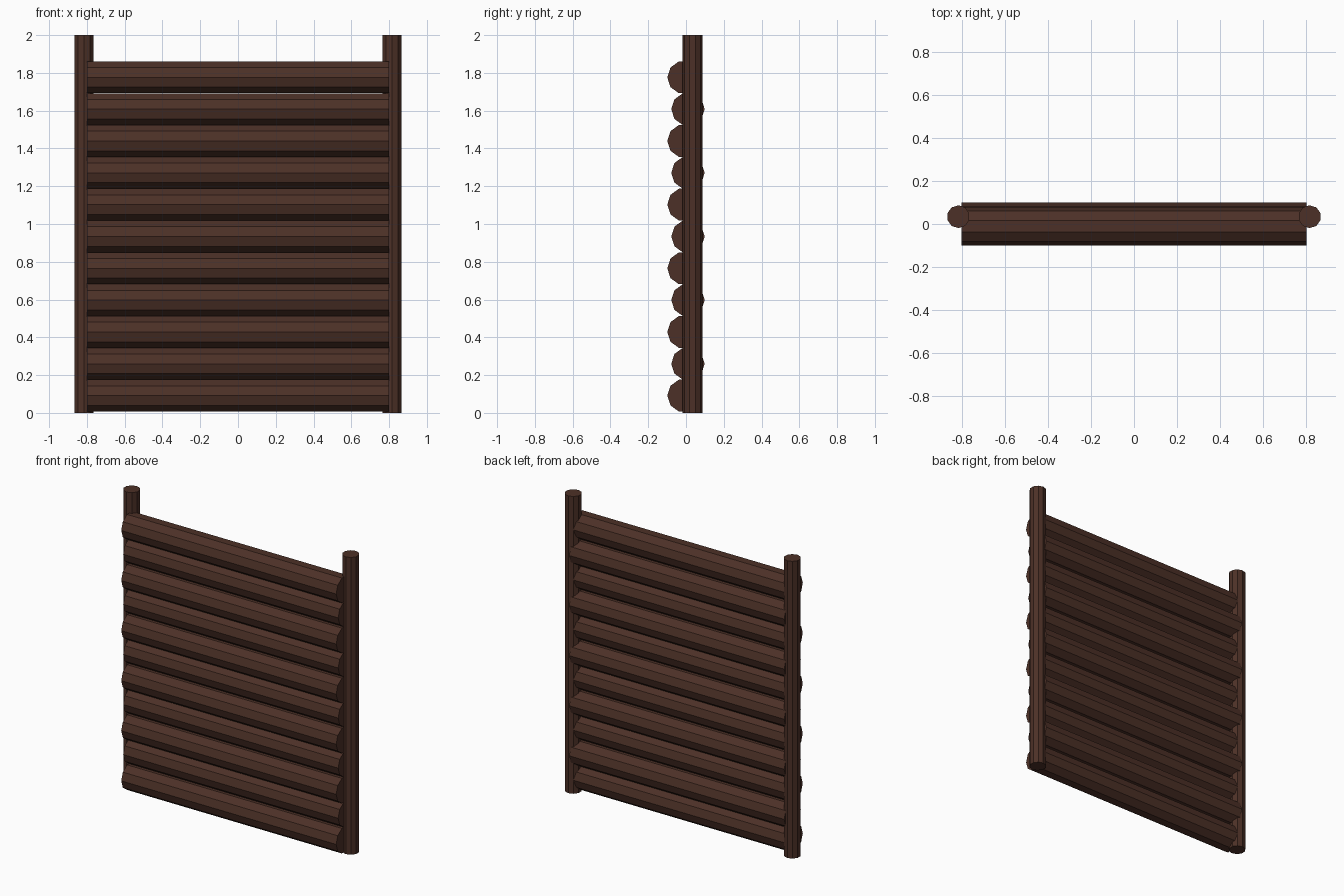
import bpy
import math

if "Cube" in bpy.data.objects:
    bpy.data.objects.remove(bpy.data.objects["Cube"])

brown = bpy.data.materials.new("dark_brown_wood")
brown.diffuse_color = (0.073, 0.030, 0.020, 1.0)
brown.use_nodes = True
brown.node_tree.nodes["Principled BSDF"].inputs["Base Color"].default_value = brown.diffuse_color


def pole(name, radius, length, location, rotation=(0, 0, 0)):
    """Ten-sided, flat-shaded round timber."""
    bpy.ops.mesh.primitive_cylinder_add(
        vertices=10, radius=radius, depth=length,
        location=location, rotation=rotation)
    obj = bpy.context.object
    obj.name = name
    obj.data.materials.append(brown)
    return obj


# Upright posts at both ends
for side, x in (("left", -0.8156), ("right", 0.8156)):
    pole(f"post_{side}", 0.053, 2.0, (x, 0.034, 1.0))

# Stacked horizontal logs, alternating slightly forward and back
LOGS, SPACING, FIRST_Z = 11, 0.1685, 0.0915
for i in range(LOGS):
    y = -0.0105 if i % 2 == 0 else 0.0105
    pole(f"log_{i + 1}", 0.0885, 1.6, (0, y, FIRST_Z + i * SPACING),
         (0, math.pi / 2, 0))
